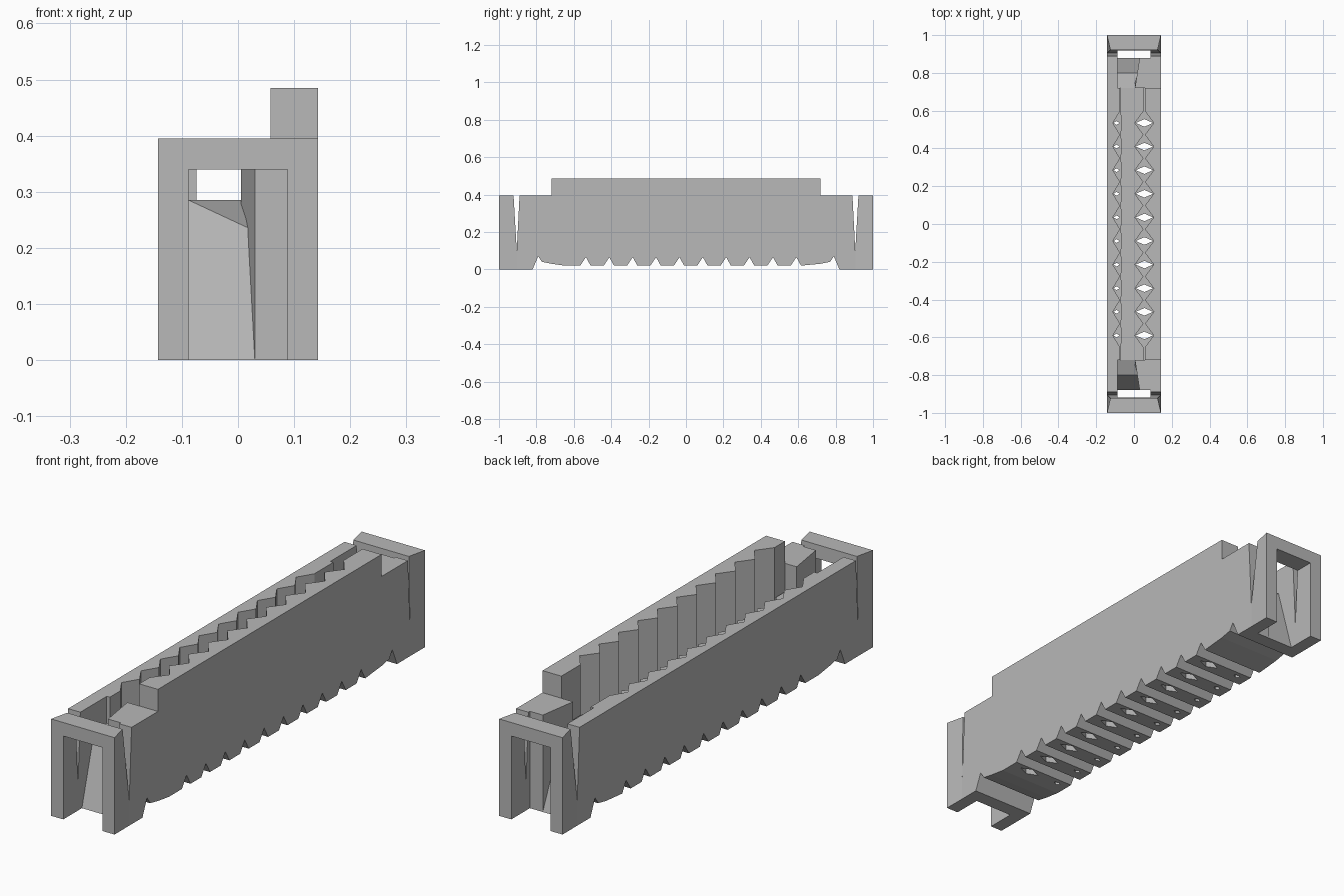
import bpy, bmesh

cube = bpy.data.objects.get("Cube")
if cube:
    bpy.data.objects.remove(cube, do_unlink=True)

grey = bpy.data.materials.new("housing grey")
grey.use_nodes = True
COLOUR = (0.48, 0.48, 0.48, 1)
grey.diffuse_color = COLOUR
grey.node_tree.nodes["Principled BSDF"].inputs["Base Color"].default_value = COLOUR

W, TOP, END = 0.143, 0.395, 0.72
PITCH, FIRST, COUNT = 0.125, -0.59, 10
SLOTS = [FIRST + PITCH * i for i in range(COUNT)]


def prism(name, outlines, axis, lo, hi):
    """Extrude outlines: (x, y) along z, or (y, z) along x."""
    bm = bmesh.new()
    for pts in outlines:
        def place(p, h):
            return (p[0], p[1], h) if axis == "z" else (h, p[0], p[1])
        a = [bm.verts.new(place(p, lo)) for p in pts]
        b = [bm.verts.new(place(p, hi)) for p in pts]
        bm.faces.new(a)
        bm.faces.new(b)
        for i in range(len(pts)):
            j = (i + 1) % len(pts)
            bm.faces.new((a[i], a[j], b[j], b[i]))
    bmesh.ops.recalc_face_normals(bm, faces=bm.faces)
    mesh = bpy.data.meshes.new(name)
    bm.to_mesh(mesh)
    bm.free()
    mesh.materials.append(grey)
    obj = bpy.data.objects.new(name, mesh)
    bpy.context.scene.collection.objects.link(obj)
    return obj


def pleats(valley, ridge):
    """Zigzag edge running from front to back, one valley per contact slot."""
    pts = [(ridge, -END)]
    for y in SLOTS:
        pts += [(ridge, y - PITCH / 2), (valley, y)]
    return pts + [(ridge, SLOTS[-1] + PITCH / 2), (ridge, END)]


def diamonds(x, rx, ry):
    return [[(x - rx, y), (x, y - ry), (x + rx, y), (x, y + ry)] for y in SLOTS]


# Long pleated walls and the central tongue
FLOOR = 0.07
prism("tall_wall", [pleats(0.105, 0.058) + [(W, END), (W, -END)]], "z", FLOOR, 0.485)
prism("low_wall", [pleats(-0.112, -0.074) + [(-W, END), (-W, -END)]], "z", FLOOR, TOP)
tongue = pleats(0.005, 0.05) + pleats(-0.066, -0.072)[::-1]
prism("tongue", [tongue], "z", FLOOR, 0.285)

# Notched floor with contact holes
under = [(-END, 0.03), (-0.65, 0.02)]
for y in SLOTS:
    n = y + 0.055
    under += [(n - 0.03, 0.02), (n, 0.065), (n + 0.025, 0.02)]
under += [(END, 0.03), (END, FLOOR), (-END, FLOOR)]
floor = prism("floor", [under], "x", -W, W)
holes = diamonds(0.055, 0.046, 0.02) + diamonds(-0.092, 0.016, 0.01)
cutter = prism("hole_cutter", holes, "z", -0.1, 0.2)
cutter.hide_render = True
cutter.hide_set(True)
cut = floor.modifiers.new("holes", "BOOLEAN")
cut.operation = "DIFFERENCE"
cut.solver = "EXACT"
cut.object = cutter

# End assemblies, built at each end
for s, end in ((-1, "front"), (1, "back")):
    def flip(pts):
        return [(s * y, z) for y, z in pts]

    foot = [(END, 0.03), (0.77, 0.04), (0.79, 0.07), (0.82, 0)]
    cheek = foot + [(0.905, 0), (0.905, 0.1), (0.89, TOP), (END, TOP)]
    leg = [(0.905, 0), (1, 0), (1, TOP), (0.922, TOP), (0.905, 0.1)]
    for side, name in ((-1, "right"), (1, "left")):
        lo, hi = sorted((side * 0.088, side * W))
        prism(f"{end}_{name}_cheek", [flip(cheek)], "x", lo, hi)
        post = prism(f"{end}_{name}_post", [flip(leg)], "x", lo, hi)
        # taper the inner top corner of the post
        for v in post.data.vertices:
            if abs(v.co.y) < 0.95 and v.co.z > 0.3 and abs(v.co.x) > 0.12:
                v.co.x = side * 0.125
    bar = [(1, 0.34), (1, TOP), (0.922, TOP), (0.919, 0.34)]
    prism(f"{end}_top_bar", [flip(bar)], "x", -0.088, 0.088)

    # Solid corner block beside the tall wall
    corner = foot + [(0.88, 0), (0.88, TOP), (END, TOP)]
    block = prism(f"{end}_corner_block", [flip(corner)], "x", 0.005, 0.088)
    for v in block.data.vertices:
        if v.co.x < 0.01 and abs(v.co.y) > 0.85:
            v.co.x = 0.03

    # Sloping wedge at the tongue end, lower towards the block
    slope = foot + [(0.88, 0), (0.80, 0.285), (END, 0.285)]
    wedge = prism(f"{end}_wedge", [flip(slope)], "x", -0.088, 0.03)
    for v in wedge.data.vertices:
        if v.co.x > 0 and v.co.z > 0.2 and abs(v.co.y) > 0.75:
            v.co.z = 0.23
